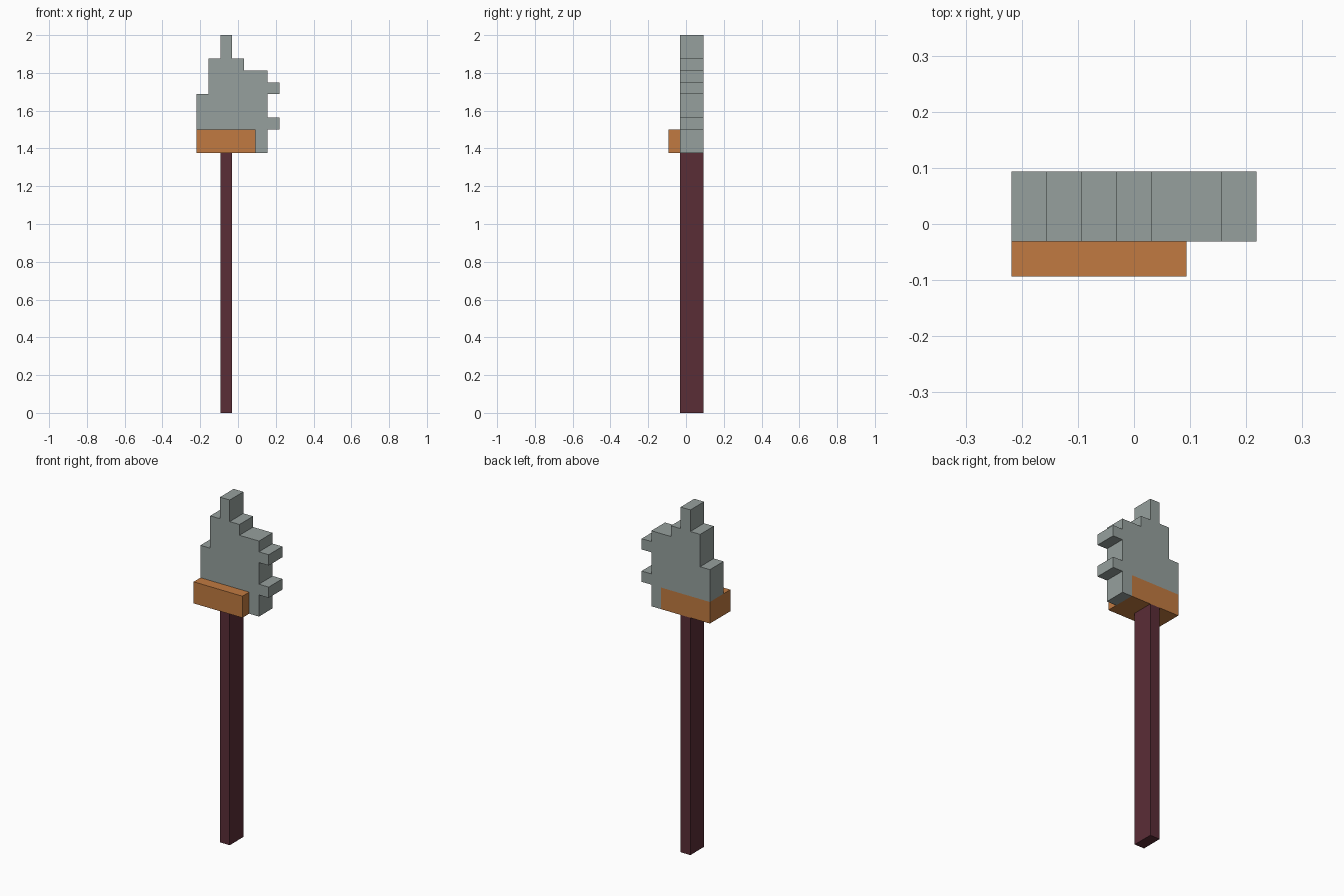
import bpy
import bmesh

cube = bpy.data.objects.get("Cube")
if cube:
    bpy.data.objects.remove(cube, do_unlink=True)

U = 1 / 16  # one block


def material(name, rgb):
    m = bpy.data.materials.new(name)
    m.use_nodes = True
    m.diffuse_color = (*rgb, 1)
    bsdf = m.node_tree.nodes["Principled BSDF"]
    bsdf.inputs["Base Color"].default_value = (*rgb, 1)
    bsdf.inputs["Roughness"].default_value = 0.8
    return m


def slab(name, outline, y0, y1, mat):
    """Extrude an x-z outline, counted in blocks, from y0 to y1."""
    bm = bmesh.new()
    face = bm.faces.new([bm.verts.new((x * U, y0 * U, z * U)) for x, z in outline])
    ext = bmesh.ops.extrude_face_region(bm, geom=[face])
    verts = [g for g in ext["geom"] if isinstance(g, bmesh.types.BMVert)]
    bmesh.ops.translate(bm, verts=verts, vec=(0, (y1 - y0) * U, 0))
    bmesh.ops.recalc_face_normals(bm, faces=bm.faces)
    mesh = bpy.data.meshes.new(name)
    bm.to_mesh(mesh)
    bm.free()
    mesh.materials.append(mat)
    obj = bpy.data.objects.new(name, mesh)
    bpy.context.collection.objects.link(obj)
    return obj


def rect(x0, x1, z0, z1):
    return [(x0, z0), (x1, z0), (x1, z1), (x0, z1)]


steel = material("grey steel", (0.305, 0.352, 0.337))
copper = material("orange copper", (0.533, 0.195, 0.053))
wood = material("dark red wood", (0.102, 0.026, 0.037))

# Shaft
slab("shaft", rect(-1.5, -0.5, 0, 22), -0.5, 1.5, wood)

# Collar, standing proud of the blade at the front
slab("collar", rect(-3.5, 1.5, 22, 24), -1.5, 1.5, copper)

# Stepped blade with two teeth on its left edge and a spike on top
blade = [
    (-3.5, 24), (1.5, 24), (1.5, 22), (2.5, 22), (2.5, 24),
    (3.5, 24), (3.5, 25), (2.5, 25),            # lower tooth
    (2.5, 27), (3.5, 27), (3.5, 28), (2.5, 28),  # upper tooth
    (2.5, 29), (0.5, 29), (0.5, 30), (-0.5, 30),
    (-0.5, 32), (-1.5, 32),                     # spike
    (-1.5, 30), (-2.5, 30), (-2.5, 27), (-3.5, 27),
]
slab("blade", blade, -0.5, 1.5, steel)
